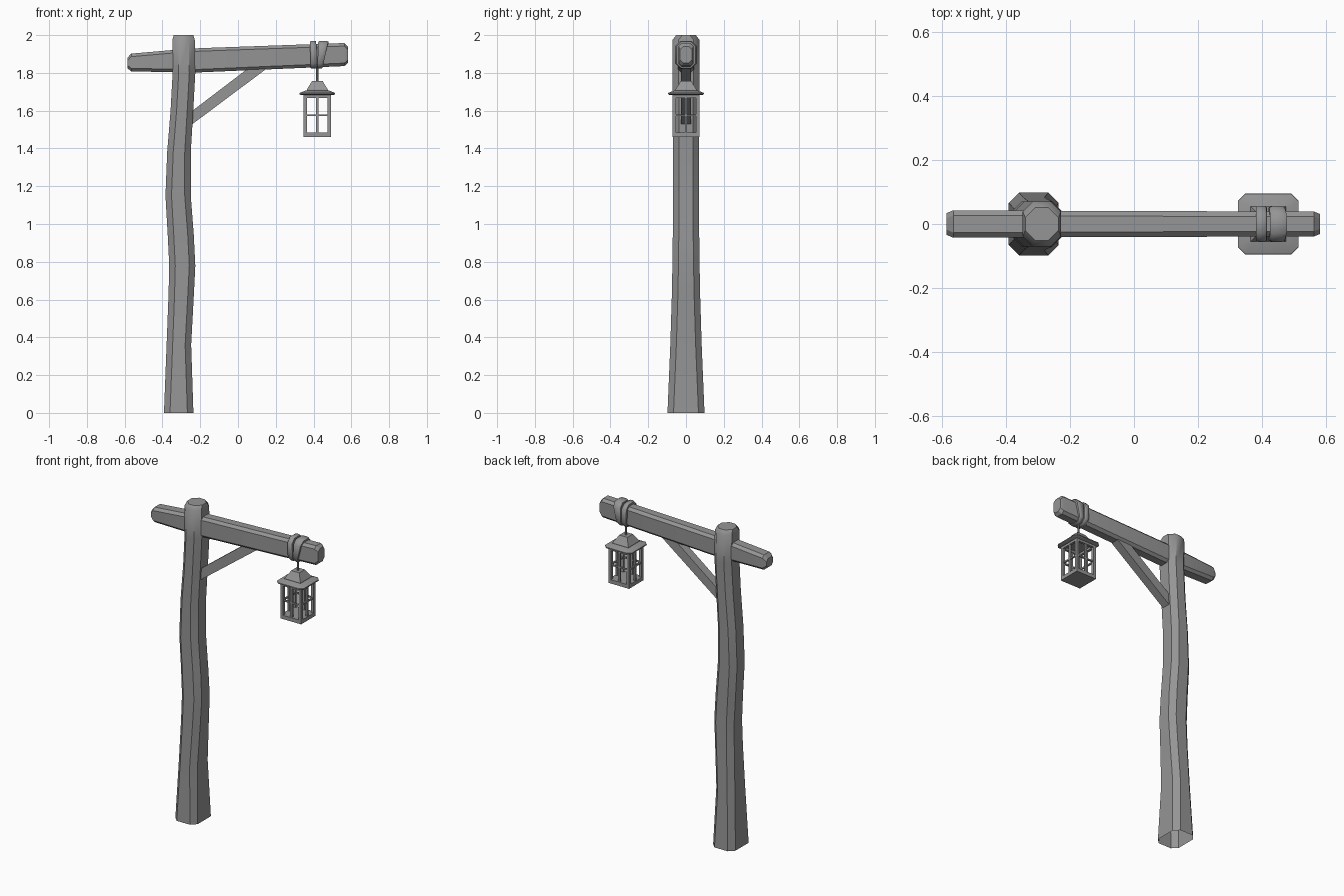
import bpy, bmesh, math
from mathutils import Vector, Matrix

cube = bpy.data.objects.get("Cube")
if cube:
    bpy.data.objects.remove(cube)

grey = bpy.data.materials.new("weathered_grey")
grey.use_nodes = True
GREY = (0.3, 0.3, 0.3, 1)
grey.diffuse_color = GREY
grey.node_tree.nodes["Principled BSDF"].inputs["Base Color"].default_value = GREY


def finish(name, bm, angle=35):
    bmesh.ops.recalc_face_normals(bm, faces=bm.faces)
    mesh = bpy.data.meshes.new(name)
    bm.to_mesh(mesh)
    bm.free()
    mesh.materials.append(grey)
    ob = bpy.data.objects.new(name, mesh)
    bpy.context.collection.objects.link(ob)
    bpy.ops.object.select_all(action='DESELECT')
    ob.select_set(True)
    bpy.context.view_layer.objects.active = ob
    bpy.ops.object.shade_smooth_by_angle(angle=math.radians(angle))
    return ob


def octagon(u, v, c):
    """Rectangle outline with half sizes u, v and corners cut by c."""
    quarter = [(u, v - c), (u - c, v)]
    half = quarter + [(-a, b) for a, b in reversed(quarter)]
    return half + [(-a, -b) for a, b in half]


def loft(name, rings, angle=35, bottom=True):
    """Skin a list of equally long point rings."""
    bm = bmesh.new()
    rows = [[bm.verts.new(p) for p in ring] for ring in rings]
    n = len(rows[0])
    for low, high in zip(rows, rows[1:]):
        for i in range(n):
            j = (i + 1) % n
            bm.faces.new((low[i], low[j], high[j], high[i]))
    bm.faces.new(rows[-1])
    if bottom:
        bm.faces.new(rows[0][::-1])
    return finish(name, bm, angle)


def flat_ring(x, z, u, v, c):
    return [(x + a, b, z) for a, b in octagon(u, v, c)]


def box(bm, centre, size):
    m = Matrix.Translation(centre) @ Matrix.Diagonal((*size, 1))
    bmesh.ops.create_cube(bm, size=1, matrix=m)


# Crooked post, flared at the foot: z, left, right, half depth
post = [(0, -.392, -.236, .098), (.36, -.378, -.248, .083),
        (.62, -.368, -.234, .075), (.78, -.364, -.226, .072),
        (.94, -.372, -.234, .07), (1.15, -.384, -.25, .07),
        (1.38, -.375, -.25, .07), (1.6, -.357, -.237, .07),
        (1.8, -.346, -.226, .071), (1.975, -.348, -.229, .071),
        (2, -.34, -.236, .052)]
loft("post", [flat_ring((a + b) / 2, z, (b - a) / 2, d, .032)
              for z, a, b, d in post], 40, bottom=False)

# Crossbeam: x, bottom, top, half depth
beam = [(-.586, 1.825, 1.88, .034), (-.565, 1.808, 1.902, .043),
        (-.3, 1.803, 1.925, .042), (-.2, 1.803, 1.931, .041),
        (.563, 1.836, 1.958, .039), (.582, 1.852, 1.94, .031)]
loft("crossbeam", [[(x, a, (lo + hi) / 2 + b)
                    for a, b in octagon(d, (hi - lo) / 2, .016)]
                   for x, lo, hi, d in beam], 30)

# Diagonal brace under the beam
loft("brace", [[(x, y, z) for x, y, z in ((a[0], -.027, a[1]), (a[0], .027, a[1]),
                                          (b[0], .027, b[1]), (b[0], -.027, b[1]))]
               for a, b in (((-.28, 1.50), (-.28, 1.57)),
                            ((.155, 1.825), (.055, 1.825)))])

# Rope wraps: tapered bands around the beam
LX = .42


def rope(name, top, bottom):
    bm = bmesh.new()
    outer, inner = octagon(.057, .074, .028), octagon(.037, .058, .02)
    rows = []
    for (a, b), (c, d) in zip(outer, inner):
        t = (b + .074) / .148
        x0 = bottom[0] + (top[0] - bottom[0]) * t
        x1 = bottom[1] + (top[1] - bottom[1]) * t
        e = (x1 - x0) * .22
        section = ((x0, c, d), (x0, a * .9, b * .95), (x0 + e, a, b),
                   (x1 - e, a, b), (x1, a * .9, b * .95), (x1, c, d))
        rows.append([bm.verts.new((x, y, 1.896 + z)) for x, y, z in section])
    for i, row in enumerate(rows):
        after = rows[(i + 1) % len(rows)]
        for k in range(len(row)):
            m = (k + 1) % len(row)
            bm.faces.new((row[k], row[m], after[m], after[k]))
    finish(name, bm, 50)


rope("rope_wrap_inner", (.381, .414), (.385, .417))
rope("rope_wrap_outer", (.425, .478), (.42, .447))

# Hanging cord
bm = bmesh.new()
bmesh.ops.create_cone(bm, cap_ends=True, segments=8, radius1=.006, radius2=.006,
                      depth=.1, matrix=Matrix.Translation((LX, 0, 1.79)))
finish("hanging_cord", bm)

# Lantern roof: wide eave with a tapered cap
loft("lantern_eave", [flat_ring(LX, z, h, h, c) for z, h, c in
                      ((1.682, .085, .02), (1.688, .095, .022),
                       (1.694, .094, .022), (1.708, .058, .012))])
loft("lantern_cap", [[(LX + a * h, b * h, z) for a, b in
                      ((1, 1), (-1, 1), (-1, -1), (1, -1))]
                     for z, h in ((1.7, .056), (1.713, .055), (1.745, .035), (1.757, .028))], 20)

# Lantern cage: floor, corner posts, top rails and window bars
bm = bmesh.new()
H = .072
box(bm, (LX, 0, 1.472), (2 * H, 2 * H, .024))
for sx in (-1, 1):
    for sy in (-1, 1):
        box(bm, (LX + sx * (H - .009), sy * (H - .009), 1.583), (.018, .018, .205))
finish("lantern_frame", bm)

bm = bmesh.new()
for s in (-1, 1):
    off = s * (H - .009)
    for z, h, t in ((1.677, .018, .016), (1.575, .009, .01)):
        box(bm, (LX, off, z), (2 * H - .03, t, h))
        box(bm, (LX + off, 0, z), (t, 2 * H - .03, h))
    box(bm, (LX, off, 1.583), (.013, .012, .2))
    box(bm, (LX + off, 0, 1.583), (.012, .013, .2))
finish("lantern_window_bars", bm)
